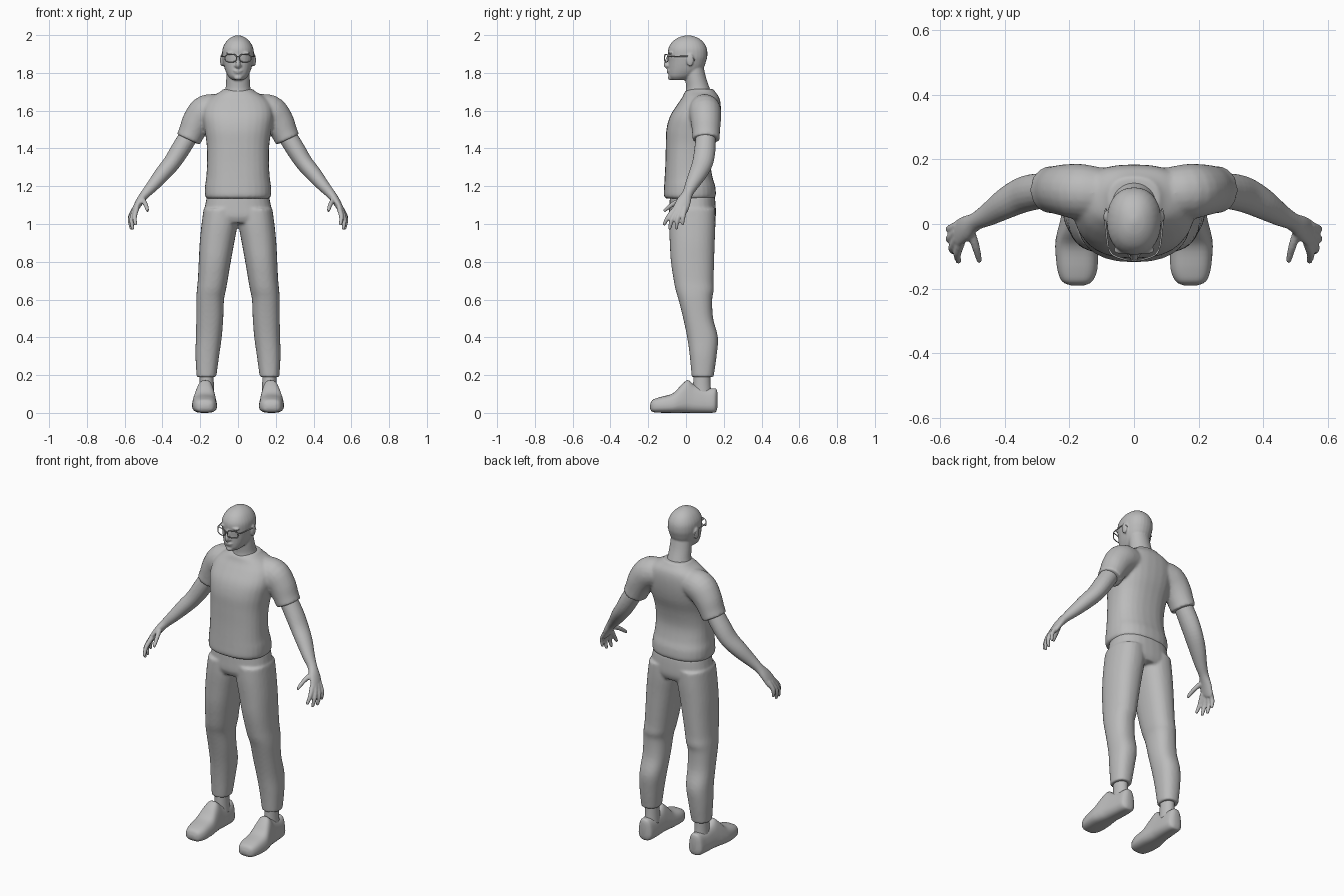
import bpy, bmesh, math
from mathutils import Vector

grey = bpy.data.materials.new("plain_grey")
grey.diffuse_color = (0.5, 0.5, 0.5, 1)


def spline(rows, steps):
    """Catmull-Rom interpolation through rows of numbers."""
    out = []
    for i in range(len(rows) - 1):
        p = [rows[max(0, min(len(rows) - 1, i + k))] for k in (-1, 0, 1, 2)]
        for s in range(steps):
            t = s / steps
            out.append([0.5 * (2 * b + (c - a) * t + (2 * a - 5 * b + 4 * c - d) * t * t
                               + (3 * b - a - 3 * c + d) * t ** 3) for a, b, c, d in zip(*p)])
    return out + [list(rows[-1])]


def skin(bm, rings):
    """Bridge rings of points and cap both ends."""
    loops = [[bm.verts.new(p) for p in r] for r in rings]
    n = len(loops[0])
    for a, b in zip(loops, loops[1:]):
        for i in range(n):
            bm.faces.new((a[i], a[(i + 1) % n], b[(i + 1) % n], b[i]))
    bm.faces.new(loops[0][::-1])
    bm.faces.new(loops[-1])


def oval(c, u, v, n=28, e=2.0):
    pts = []
    for i in range(n):
        a = 2 * math.pi * i / n
        ca, sa = math.cos(a), math.sin(a)
        pts.append(c + u * math.copysign(abs(ca) ** (2 / e), ca) + v * math.copysign(abs(sa) ** (2 / e), sa))
    return pts


def stack(bm, rows, sides=(1,), e=2.0, steps=4):
    """Horizontal sections: z, x0, x1, y_front, y_back."""
    for s in sides:
        skin(bm, [oval(Vector((s * (a + b) / 2, (f + k) / 2, z)), Vector(((b - a) / 2, 0, 0)),
                       Vector((0, (k - f) / 2, 0)), e=e) for z, a, b, f, k in spline(rows, steps)])


def tube(bm, rows, sides=(1, -1), steps=4, n=20):
    """Sections along a path: x, y, z, radius across y, other radius."""
    rows = spline(rows, steps)
    for s in sides:
        pts = [Vector((s * r[0], r[1], r[2])) for r in rows]
        rings = []
        for i, r in enumerate(rows):
            t = (pts[min(i + 1, len(pts) - 1)] - pts[max(i - 1, 0)]).normalized()
            ref = Vector((0, 1, 0)) if abs(t.y) < 0.95 else Vector((0, 0, 1))
            u = (ref - t * ref.dot(t)).normalized()
            rings.append(oval(pts[i], u * r[3], t.cross(u) * r[4], n))
        skin(bm, rings)


def ball(bm, c, r, sides=(1,)):
    for s in sides:
        vs = bmesh.ops.create_uvsphere(bm, u_segments=20, v_segments=12, radius=1)["verts"]
        for v in vs:
            v.co = Vector((s * c[0] + v.co.x * r[0], c[1] + v.co.y * r[1], c[2] + v.co.z * r[2]))


def finish(name, bm, voxel=0, smooth=0):
    bmesh.ops.recalc_face_normals(bm, faces=bm.faces)
    for f in bm.faces:
        f.smooth = True
    me = bpy.data.meshes.new(name)
    bm.to_mesh(me)
    bm.free()
    me.materials.append(grey)
    ob = bpy.data.objects.new(name, me)
    bpy.context.collection.objects.link(ob)
    if voxel:
        m = ob.modifiers.new("blend", 'REMESH')
        m.mode, m.voxel_size, m.use_smooth_shade = 'VOXEL', voxel, True
    if smooth:
        m = ob.modifiers.new("soften", 'SMOOTH')
        m.factor, m.iterations = 0.5, smooth
    return ob


def sym(rows):
    return [(z, -w, w, f, b) for z, w, f, b in rows]


BOTH = (1, -1)

# Head, neck and facial forms
bm = bmesh.new()
stack(bm, sym([(1.762, .03, -.075, .0), (1.78, .05, -.09, .04), (1.805, .064, -.093, .075),
               (1.83, .073, -.093, .095), (1.86, .08, -.093, .106), (1.89, .084, -.095, .113),
               (1.93, .081, -.093, .11), (1.965, .063, -.072, .09), (1.988, .037, -.038, .058),
               (1.999, .008, 0, .02)]), e=2.2)
stack(bm, sym([(1.64, .095, .0, .15), (1.68, .078, -.005, .14), (1.72, .066, .0, .125),
               (1.78, .062, -.005, .105), (1.85, .06, -.01, .09)]))
tube(bm, [(0, -.088, 1.895, .008, .008), (0, -.1, 1.865, .011, .011),
          (0, -.106, 1.842, .013, .012), (0, -.092, 1.832, .014, .01)], sides=(1,))
ball(bm, (.011, -.095, 1.838), (.009, .01, .008), BOTH)         # nostrils
ball(bm, (.035, -.082, 1.905), (.03, .012, .008), BOTH)         # brows
ball(bm, (0, -.092, 1.812), (.024, .010, .005))                 # upper lip
ball(bm, (0, -.091, 1.802), (.020, .010, .005))                 # lower lip
ball(bm, (0, -.082, 1.775), (.022, .014, .014))                 # chin
ball(bm, (.086, .022, 1.868), (.009, .02, .034), BOTH)          # ears
finish("head", bm, .005, 3)

# Glasses
bm = bmesh.new()
rim = []
for i in range(25):
    a = 2 * math.pi * i / 24
    c, s = math.cos(a), math.sin(a)
    x = .038 + .03 * math.copysign(abs(c) ** .6, c)
    rim.append((x, -.113 + 4 * x * x, 1.878 + .02 * math.copysign(abs(s) ** .6, s), .0028, .0028))
tube(bm, rim, steps=1, n=8)
tube(bm, [(-.01, -.112, 1.886, .0028, .0028), (0, -.114, 1.888, .0028, .0028),
          (.01, -.112, 1.886, .0028, .0028)], sides=(1,), n=8)
tube(bm, [(.067, -.095, 1.887, .003, .003), (.08, -.07, 1.887, .003, .003),
          (.088, .0, 1.888, .003, .003), (.089, .03, 1.885, .003, .003),
          (.087, .046, 1.865, .003, .003)], n=8)
finish("glasses", bm)

# Shirt: body and sleeves
bm = bmesh.new()
stack(bm, sym([(1.135, .166, -.106, .148), (1.15, .175, -.118, .158), (1.2, .175, -.116, .155),
               (1.25, .168, -.113, .14), (1.33, .164, -.109, .13), (1.42, .166, -.107, .145),
               (1.5, .178, -.104, .17), (1.57, .188, -.085, .182), (1.63, .178, -.048, .184),
               (1.67, .145, -.02, .176), (1.70, .095, -.006, .155), (1.715, .078, .02, .145)]), e=2.4)
tube(bm, [(.08, .095, 1.61, .075, .075), (.165, .1, 1.597, .086, .088), (.215, .105, 1.545, .08, .08),
          (.245, .106, 1.485, .074, .070), (.263, .106, 1.447, .073, .067)])
finish("shirt", bm, .008, 6)

# Arms and hands
bm = bmesh.new()
tube(bm, [(.24, .106, 1.5, .05, .05), (.305, .1, 1.395, .056, .050), (.35, .088, 1.325, .055, .046),
          (.40, .062, 1.265, .048, .042), (.45, .03, 1.205, .036, .033), (.49, .008, 1.16, .028, .025),
          (.52, -.012, 1.12, .038, .021), (.545, -.03, 1.075, .041, .016), (.55, -.036, 1.06, .03, .01)])
fingers = [
    [(.535, -.055, 1.085), (.547, -.092, 1.04), (.543, -.115, 1.0)],
    [(.545, -.042, 1.08), (.563, -.074, 1.025), (.558, -.086, .978)],
    [(.548, -.024, 1.08), (.571, -.045, 1.025), (.566, -.051, .978)],
    [(.545, -.005, 1.085), (.57, -.015, 1.04), (.57, -.018, 1.002)],
    [(.508, -.015, 1.135), (.49, -.07, 1.105), (.479, -.112, 1.072)]]
for f in fingers:
    tube(bm, [(*p, r, r) for p, r in zip(f, (.014, .0125, .009))], n=12)
    ball(bm, f[2], (.009, .009, .009), BOTH)
finish("arms", bm, .005, 3)

# Trousers: hips and legs
bm = bmesh.new()
stack(bm, sym([(1.15, .164, -.085, .152), (1.1, .174, -.088, .157), (1.04, .184, -.09, .158),
               (1.005, .17, -.075, .145)]), e=2.4)
stack(bm, [(1.08, 0, .182, -.088, .155), (1.0, .002, .193, -.09, .156), (.9, .02, .203, -.086, .152),
           (.8, .038, .208, -.08, .149), (.7, .055, .213, -.065, .146), (.65, .064, .218, -.055, .147),
           (.6, .074, .221, -.04, .139), (.5, .078, .221, -.015, .144), (.4, .086, .223, .006, .169),
           (.3, .1, .225, .02, .162), (.19, .115, .219, .03, .146)], BOTH, e=2.3)
finish("trousers", bm, .008, 5)

# Ankles
bm = bmesh.new()
stack(bm, [(.09, .125, .205, .035, .135), (.15, .128, .203, .038, .13), (.24, .13, .205, .04, .128)], BOTH)
finish("ankles", bm)

# Shoes: sections along the foot, narrowing upward
bm = bmesh.new()
shoe = spline([(-.19, .155, .195, .025, .045), (-.178, .13, .222, .008, .07), (-.14, .113, .238, .003, .085),
               (-.07, .11, .245, .002, .105), (-.025, .112, .24, .002, .15), (.01, .115, .232, .002, .175),
               (.045, .117, .225, .002, .15), (.1, .118, .218, .002, .132), (.145, .122, .213, .003, .132),
               (.16, .135, .2, .01, .128), (.166, .15, .185, .03, .11)], 4)
for s in BOTH:
    rings = []
    for y, a, b, lo, hi in shoe:
        pts = oval(Vector((s * (a + b) / 2, y, (lo + hi) / 2)), Vector(((b - a) / 2, 0, 0)),
                   Vector((0, 0, (hi - lo) / 2)), e=3)
        for p in pts:
            mid = s * (a + b) / 2
            p.x = mid + (p.x - mid) * (1 - 2.6 * max(0, p.z - .04))
            p.z = max(0, p.z - .002)
        rings.append(pts)
    skin(bm, rings)
finish("shoes", bm)
